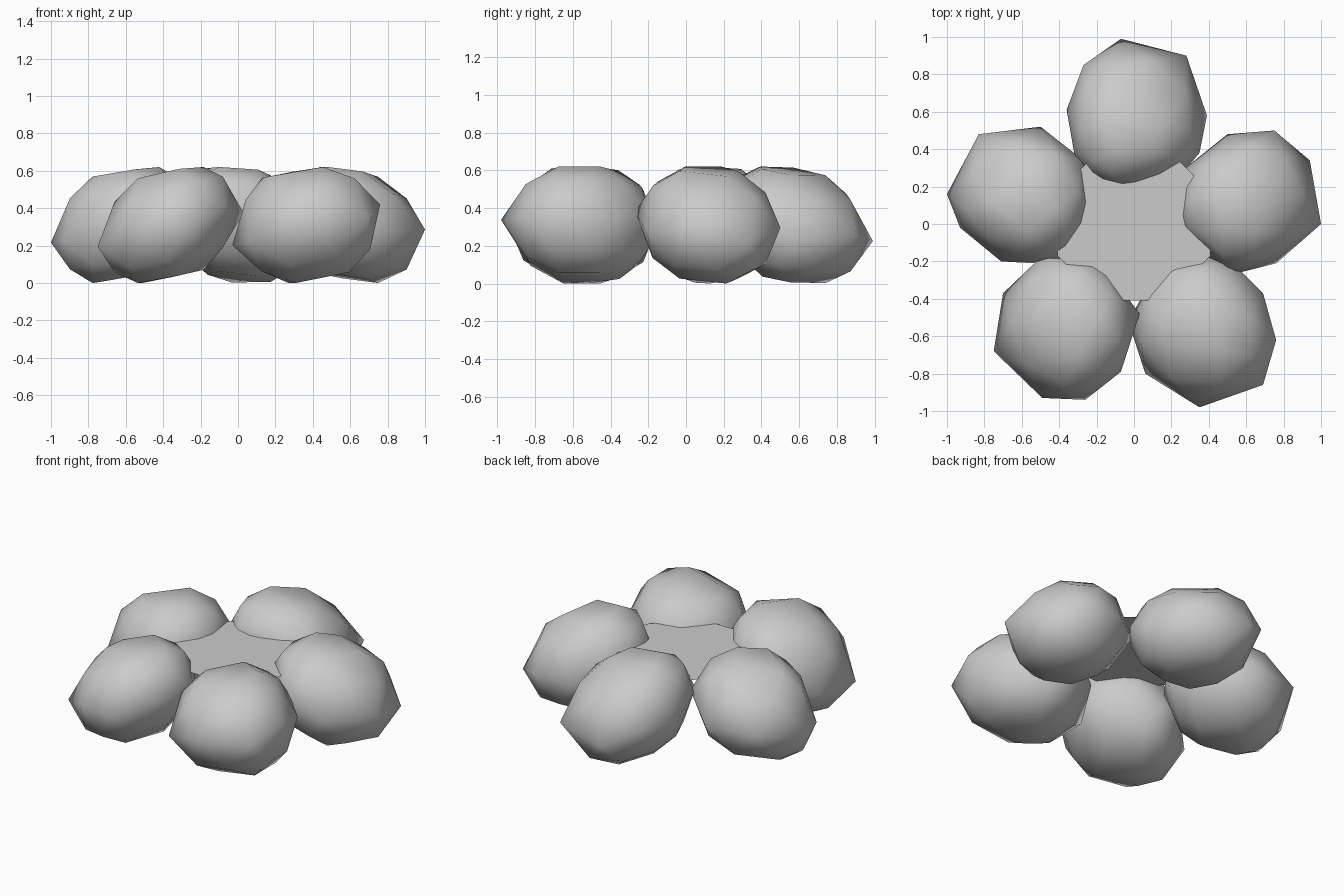
import bpy, bmesh, math
from mathutils import Vector

if "Cube" in bpy.data.objects:
    bpy.data.objects.remove(bpy.data.objects["Cube"])


def finish(name, bm, angle):
    mesh = bpy.data.meshes.new(name)
    bm.to_mesh(mesh)
    bm.free()
    ob = bpy.data.objects.new(name, mesh)
    bpy.context.collection.objects.link(ob)
    bpy.ops.object.select_all(action='DESELECT')
    ob.select_set(True)
    bpy.context.view_layer.objects.active = ob
    bpy.ops.object.shade_smooth_by_angle(angle=math.radians(angle))
    return ob


def stone(name, outline, tilt, lean=(0, 0), mid=0.315):
    """Faceted boulder: tilted zigzag rim, shoulder rings and caps, hulled."""
    pts = [Vector(p) for p in outline]
    n = len(pts)
    c = sum(pts, Vector((0, 0))) / n
    lean = Vector(lean)
    bm = bmesh.new()

    def add(p, dz, shift=0):
        z = mid + (p - c).dot(Vector(tilt)) + dz
        p = p + lean * shift
        bm.verts.new((p.x, p.y, min(0.62, max(0.0, z))))

    for i, p in enumerate(pts):
        add(p, 0.03 if i % 2 else -0.03)
        shoulder = (p + pts[(i + 1) % n]) / 2
        for side in (1, -1):
            add(c + (shoulder - c) * 0.82, 0.19 * side, 0.6 * side)
            if i % 2 == 0:
                add(c + (p - c) * 0.45, 0.285 * side, side)
    bmesh.ops.convex_hull(bm, input=bm.verts)
    loose = [v for v in bm.verts if not v.link_faces]
    bmesh.ops.delete(bm, geom=loose, context='VERTS')
    bmesh.ops.recalc_face_normals(bm, faces=bm.faces)
    return finish(name, bm, 50)


# Five boulders in a ring
stone("back_stone",
      [(-0.07, 0.99), (0.28, 0.9), (0.39, 0.58), (0.35, 0.38), (0.24, 0.25),
       (-0.04, 0.19), (-0.22, 0.22), (-0.32, 0.38), (-0.36, 0.61), (-0.27, 0.85)],
      (-0.12, -0.15))
stone("right_stone",
      [(0.5, 0.48), (0.75, 0.5), (0.94, 0.34), (1.0, 0.0), (0.76, -0.21),
       (0.52, -0.27), (0.35, -0.14), (0.24, 0.0), (0.25, 0.28)],
      (-0.16, -0.06))
stone("front_right_stone",
      [(-0.03, -0.52), (0.12, -0.25), (0.33, -0.14), (0.52, -0.2), (0.69, -0.37),
       (0.76, -0.62), (0.69, -0.86), (0.35, -0.98), (0.06, -0.8)],
      (0.2, 0), (-0.07, 0))
stone("front_left_stone",
      [(-0.7, -0.37), (-0.48, -0.16), (-0.35, -0.16), (-0.17, -0.21), (0.03, -0.48),
       (-0.07, -0.79), (-0.26, -0.94), (-0.49, -0.93), (-0.75, -0.68)],
      (0.23, 0))
stone("left_stone",
      [(-1.0, 0.16), (-0.83, 0.48), (-0.5, 0.52), (-0.27, 0.34), (-0.21, 0.05),
       (-0.38, -0.18), (-0.53, -0.21), (-0.71, -0.2), (-0.93, -0.02)],
      (0.17, 0))

# Flat surface filling the middle of the ring
bm = bmesh.new()
r = 0.41 / math.cos(math.pi / 8)
angles = [math.pi / 8 + k * math.pi / 4 for k in range(8)]
bm.faces.new([bm.verts.new((r * math.cos(a), r * math.sin(a), 0.455)) for a in angles])
finish("centre_surface", bm, 30)
